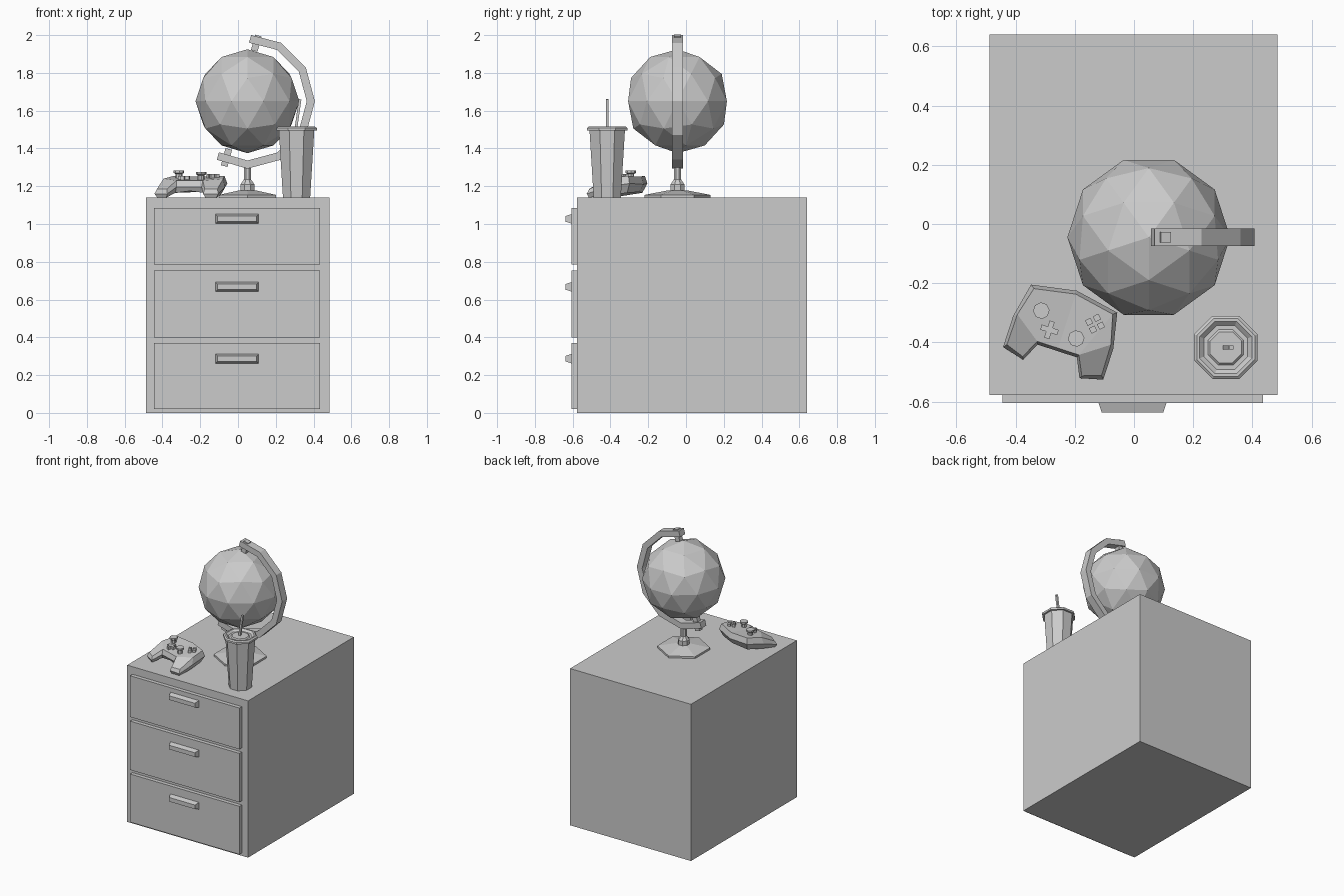
import bpy, bmesh, math
from mathutils import Vector, Matrix

if "Cube" in bpy.data.objects:
    bpy.data.objects.remove(bpy.data.objects["Cube"])


def obj(name, verts, faces, parent=None):
    me = bpy.data.meshes.new(name)
    me.from_pydata([tuple(v) for v in verts], [], faces)
    bm = bmesh.new()
    bm.from_mesh(me)
    bmesh.ops.recalc_face_normals(bm, faces=bm.faces)
    bm.to_mesh(me)
    bm.free()
    o = bpy.data.objects.new(name, me)
    bpy.context.collection.objects.link(o)
    o.parent = parent
    return o


def box(name, x0, x1, y0, y1, z0, z1, inset=0.0, parent=None):
    """Box whose front (y0) face can be inset to make a taper."""
    i = inset
    v = [(x0 + i, y0, z0 + i), (x1 - i, y0, z0 + i), (x1 - i, y0, z1 - i), (x0 + i, y0, z1 - i),
         (x0, y1, z0), (x1, y1, z0), (x1, y1, z1), (x0, y1, z1)]
    f = [(0, 1, 2, 3), (7, 6, 5, 4), (0, 4, 5, 1), (1, 5, 6, 2), (2, 6, 7, 3), (3, 7, 4, 0)]
    return obj(name, v, f, parent)


def lathe(name, profile, sides, cx, cy, phase=0.0, parent=None):
    """Faceted solid of revolution from (radius, z) pairs, capped at both ends."""
    v, f, n = [], [], sides
    for r, z in profile:
        for k in range(n):
            a = phase + 2 * math.pi * k / n
            v.append((cx + r * math.cos(a), cy + r * math.sin(a), z))
    for i in range(len(profile) - 1):
        for k in range(n):
            j = (k + 1) % n
            f.append((i * n + k, i * n + j, (i + 1) * n + j, (i + 1) * n + k))
    f += [tuple(range(n)), tuple(range(len(v) - n, len(v)))]
    return obj(name, v, f, parent)


def prism(name, outline, to3d, d0, d1, parent=None):
    n = len(outline)
    v = [to3d(a, b, d) for d in (d0, d1) for a, b in outline]
    f = [tuple(range(n)), tuple(range(n, 2 * n))]
    f += [(i, (i + 1) % n, n + (i + 1) % n, n + i) for i in range(n)]
    return obj(name, v, f, parent)


# Cabinet with three drawers and tapered handles
box("cabinet_body", -0.488, 0.485, -0.577, 0.64, 0, 1.14)
drawers = [("bottom", 0.02, 0.37, 0.287), ("middle", 0.40, 0.755, 0.667), ("top", 0.785, 1.085, 1.027)]
for label, z0, z1, hz in drawers:
    box(label + "_drawer", -0.445, 0.435, -0.605, -0.575, z0, z1)
    box(label + "_handle", -0.12, 0.11, -0.637, -0.603, hz - 0.026, hz + 0.026, 0.011)

# Globe ball
GX, GY, GZ = 0.05, -0.045, 1.65
bm = bmesh.new()
bmesh.ops.create_icosphere(bm, subdivisions=2, radius=0.275,
                           matrix=Matrix.Translation((GX, GY, GZ)) @ Matrix.Rotation(-math.pi / 2, 4, 'Z'))
me = bpy.data.meshes.new("globe_ball")
bm.to_mesh(me)
bm.free()
bpy.context.collection.objects.link(bpy.data.objects.new("globe_ball", me))


# Globe arm: faceted half ring
def ring(r):
    return [(GX + r * math.cos(math.radians(a)), GZ + r * math.sin(math.radians(a)))
            for a in range(60, -91, -30)]


outer = [(0.07, 2.0)] + ring(0.357) + [(-0.112, 1.34)]
inner = [(0.058, 1.96)] + ring(0.314) + [(-0.101, 1.38)]
prism("globe_arm", outer + inner[::-1], lambda a, b, d: (a, d, b), GY - 0.029, GY + 0.029)

# Globe pivot pins
for label, x, z, length in (("upper", 0.097, 1.957, 0.084), ("lower", -0.061, 1.352, 0.094)):
    pin = box(label + "_pin", -0.018, 0.018, -0.018, 0.018, -length / 2, length / 2)
    pin.location = (x, GY, z)
    pin.rotation_euler = (0, math.radians(15), 0)

# Globe foot and stem
lathe("globe_foot", [(0.175, 1.14), (0.175, 1.154), (0.05, 1.178)], 6, GX, GY, math.pi / 2)
lathe("globe_stem", [(0.04, 1.17), (0.04, 1.21), (0.021, 1.235), (0.021, 1.31)], 8, GX, GY, math.pi / 8)

# Drink cup, lid and straw (octagonal, flats facing the axes)
CX, CY, P = 0.31, -0.417, math.pi / 8
K = 1 / math.cos(P)
lathe("cup_body", [(0.072 * K, 1.14), (0.094 * K, 1.5)], 8, CX, CY, P)
lid = [(0.107, 1.494), (0.107, 1.508), (0.098, 1.515), (0.088, 1.515), (0.074, 1.502), (0.06, 1.502), (0.053, 1.509)]
lathe("cup_lid", [(r * K, z) for r, z in lid], 8, CX, CY, P)
straw = lathe("straw", [(0.01, 0), (0.01, 0.162)], 4, 0, 0, math.pi / 4)
straw.location = (CX - 0.004, CY, 1.5)
straw.rotation_euler = (0, math.radians(8), 0)

# Game controller body: half shell (top, rim, underside rings), mirrored
pad = [
    (0, .016, 1.25), (.14, -.01, 1.255), (.166, -.11, 1.24), (.168, -.218, 1.185), (.105, -.24, 1.185),
    (.074, -.176, 1.23), (0, -.176, 1.23),
    (0, .028, 1.21), (.153, 0, 1.215), (.178, -.12, 1.195), (.178, -.23, 1.16), (.1, -.25, 1.16),
    (.07, -.186, 1.195), (0, -.186, 1.195),
    (0, .005, 1.17), (.13, -.02, 1.165), (.155, -.13, 1.15), (.165, -.222, 1.14), (.108, -.24, 1.14),
    (.08, -.175, 1.165), (0, -.17, 1.175)]
faces = [(0, 1, 5, 6), (1, 2, 5), (2, 3, 4, 5)]
faces += [tuple(i + 14 for i in f) for f in faces]
for row in (0, 7):
    faces += [(row + i, row + i + 1, row + i + 8, row + i + 7) for i in range(6)]
controller = obj("controller_body", pad, faces)
mirror = controller.modifiers.new("mirror", 'MIRROR')
mirror.use_clip = True
controller.location = (-0.202, -0.252, 0)
controller.rotation_euler = (0, 0, math.radians(-18))

# Controller thumb sticks
for label, x, y, z in (("left", -0.093, -0.073, 1.245), ("right", 0.048, -0.126, 1.238)):
    lathe(label + "_stick", [(0.018, z - 0.01), (0.018, z + 0.02), (0.028, z + 0.026), (0.028, z + 0.038)],
          8, x, y, P, controller)

# Controller direction pad: plus-shaped prism
w, s = 0.009, 0.03
quarter = [(s, -w), (s, w), (w, w)]
plus = []
for k in range(4):
    rot = Matrix.Rotation(k * math.pi / 2, 2)
    plus += [tuple(rot @ Vector(p)) for p in quarter]
prism("direction_pad", plus, lambda a, b, d: (a - 0.047, b - 0.126, d), 1.225, 1.255, controller)

# Controller face buttons
for k in range(4):
    a = k * math.pi / 2
    lathe("face_button_%d" % (k + 1), [(0.0145, 1.235), (0.0145, 1.264)], 4,
          0.093 + 0.021 * math.cos(a), -0.059 + 0.021 * math.sin(a), 0, controller)
